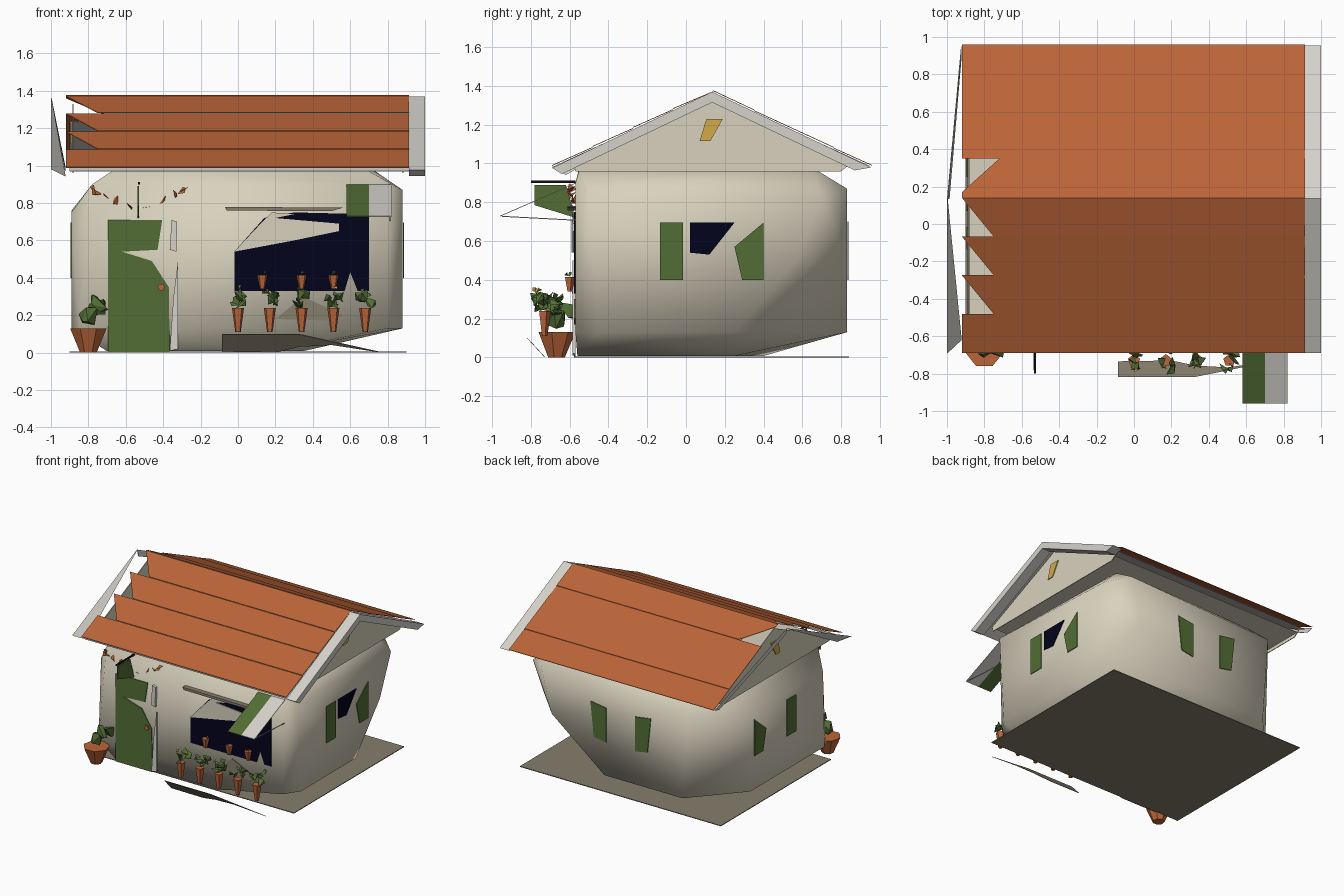
import bpy, bmesh, math, random
from mathutils import Vector

random.seed(4)
if "Cube" in bpy.data.objects:
    bpy.data.objects.remove(bpy.data.objects["Cube"])


def material(name, rgb):
    m = bpy.data.materials.new(name)
    m.use_nodes = True
    m.diffuse_color = (*rgb, 1)
    node = m.node_tree.nodes["Principled BSDF"]
    node.inputs["Base Color"].default_value = (*rgb, 1)
    node.inputs["Roughness"].default_value = 0.9
    return m


PLASTER = material("cream plaster", (.69, .64, .51))
TILE = material("terracotta", (.5, .13, .04))
GREEN = material("leaf green", (.085, .155, .035))
NAVY = material("navy glass", (.001, .001, .012))
TRIM = material("pale trim", (.67, .65, .6))
STONE = material("taupe stone", (.24, .21, .15))
AMBER = material("amber glass", (.65, .4, .07))
IRON = material("black iron", (.005, .005, .005))


def finish(name, bm, mat, smooth=False):
    bmesh.ops.recalc_face_normals(bm, faces=bm.faces)
    me = bpy.data.meshes.new(name)
    bm.to_mesh(me)
    bm.free()
    ob = bpy.data.objects.new(name, me)
    bpy.context.collection.objects.link(ob)
    me.materials.append(mat)
    if smooth:
        bpy.ops.object.select_all(action='DESELECT')
        ob.select_set(True)
        bpy.context.view_layer.objects.active = ob
        bpy.ops.object.shade_smooth_by_angle(angle=math.radians(80))
    return ob


def slab(name, pts, push, mat):
    """Extrude a flat 3D outline along a vector."""
    bm = bmesh.new()
    face = bm.faces.new([bm.verts.new(p) for p in pts])
    geo = bmesh.ops.extrude_face_region(bm, geom=[face])["geom"]
    moved = [v for v in geo if isinstance(v, bmesh.types.BMVert)]
    bmesh.ops.translate(bm, verts=moved, vec=push)
    return finish(name, bm, mat)


def front_plate(name, pts, y, mat, depth=.006):
    return slab(name, [(x, y, z) for x, z in pts], Vector((0, -depth, 0)), mat)


def side_plate(name, pts, x, mat, depth=.006):
    out = math.copysign(depth, x)
    return slab(name, [(x, y, z) for y, z in pts], Vector((out, 0, 0)), mat)


def sheet(name, pts, mat):
    return slab(name, pts, Vector((0, 0, -.004)), mat)


def hull(name, pts, mat, smooth=False):
    bm = bmesh.new()
    for p in pts:
        bm.verts.new(p)
    bmesh.ops.convex_hull(bm, input=bm.verts)
    bmesh.ops.delete(bm, geom=[v for v in bm.verts if not v.link_faces], context='VERTS')
    return finish(name, bm, mat, smooth)


# Softly bulging plaster walls
base = [(-.7, -.56, .008), (.2, -.56, .008), (.35, .25, .008), (-.4, .4, .008)]
low = [(-.89, -.5), (-.85, -.57), (.8, -.57), (.88, -.45),
       (.88, .25), (.15, .83), (-.55, .83), (-.89, .45)]
middle = [(.88, .56, .5), (.62, .83, .5)]
high = [(-.89, -.48, .75), (-.78, -.57, .9), (.8, -.57, .9), (.88, -.5, .87),
        (.88, .7, .82), (.72, .83, .87), (-.6, .83, .82), (-.89, .45, .76)]
top = [(-.66, -.55, .98), (.7, -.55, .97), (.72, .65, .98), (-.55, .65, .98)]
hull("walls", base + [(x, y, .13) for x, y in low] + middle + high + top, PLASTER, True)
slab("ground_slab", [(-.9, -.57, 0), (.9, -.57, 0), (.9, .84, 0), (-.9, .84, 0)],
     Vector((0, 0, .006)), STONE)
sheet("ceiling", [(-.88, -.57, .99), (.88, -.57, .99), (.88, .83, .99), (-.88, .83, .99)], PLASTER)

# Roof
RIDGE_Y, RIDGE_Z, SLOPE = .135, 1.38, .47


def roof(x, y, drop=0):
    return (x, y, RIDGE_Z - SLOPE * abs(y - RIDGE_Y) - drop)


# Overlapping front courses, each with its top edge tucked down
edges = [.14, -.067, -.274, -.481, -.69]
for i in range(4):
    cut = -.92 if i == 3 else -.75
    a, b = edges[i], edges[i + 1]
    sheet(f"front_roof_course_{i + 1}",
          [roof(-.92, a, .005), roof(.915, a, .005), roof(.915, b), roof(cut, b)], TILE)
sheet("back_roof_course_1", [roof(-.92, .14), roof(-.92, .17), roof(-.72, .35),
                             roof(.915, .35), roof(.915, .14)], TILE)
for i, (a, b) in enumerate([(.35, .76), (.76, .96)]):
    sheet(f"back_roof_course_{i + 2}",
          [roof(-.92, a, .004), roof(.915, a, .004), roof(.915, b), roof(-.92, b)], TILE)

# Pale boarding under the tiles
for label, turn, eave in (("front", -.5, -.67), ("back", .38, .9)):
    sheet(label + "_roof_lining", [
        roof(-.72, RIDGE_Y, .03), roof(.915, RIDGE_Y, .03), roof(.915, eave, .03),
        roof(-.9, eave, .03), roof(-.9, turn, .03), roof(-.72, turn, .03)], TRIM)

# Gables with bargeboards and attic windows
for side, x in (("left", .88), ("right", -.88)):
    side_plate(side + "_gable", [(-.57, .96), (-.58, 1.0), (RIDGE_Y, 1.33),
                                 (.85, 1.0), (.8, .96)], x, PLASTER)
    side_plate(side + "_attic_window", [(.07, 1.115), (.125, 1.115), (.19, 1.23), (.105, 1.23)],
               x * 1.01, AMBER)
for label, eave, tuck in (("front", -.69, -.64), ("back", .955, .87)):
    outline = [roof(.915, RIDGE_Y, .01), roof(.915, eave, .015),
               roof(.915, tuck, .07), roof(.915, RIDGE_Y, .065)]
    slab(f"left_{label}_bargeboard", outline, Vector((.085, 0, 0)), TRIM)
slab("right_front_bargeboard", [roof(-1, RIDGE_Y, .02), roof(-1, -.69, .01),
                                roof(-.925, -.62, .08)], Vector((.004, 0, -.004)), TRIM)
slab("right_back_bargeboard", [roof(-1, RIDGE_Y, .02), roof(-.925, .95, .01),
                               roof(-.925, .9, .05), roof(-.99, RIDGE_Y, .07)],
     Vector((.004, 0, 0)), TRIM)

# Side windows and shutters
for side, x in (("left", .882), ("right", -.89)):
    side_plate(side + "_shutter_a", [(-.135, .4), (-.015, .4), (-.015, .695), (-.135, .695)], x, GREEN)
    side_plate(side + "_shutter_b", [(.29, .4), (.4, .4), (.4, .695), (.25, .57)], x, GREEN)
side_plate("left_window", [(.02, .54), (.12, .53), (.25, .695), (.02, .695)], .882, NAVY)
for s in (-1, 1):
    front_plate("back_shutter", [(s * x, z) for x, z in
                ((.13, .4), (.24, .42), (.27, .7), (.13, .68))], .838, GREEN)

# Front door, trim and window
front_plate("door", [(-.695, 0), (-.695, .71), (-.405, .71), (-.43, .55), (-.62, .54),
                     (-.46, .49), (-.37, .35), (-.365, 0)], -.571, GREEN)
front_plate("door_handle", [(-.41 + .02 * math.cos(a), .35 + .02 * math.sin(a))
                            for a in range(6)], -.578, TILE, .01)
front_plate("door_trim_upper", [(-.365, .55), (-.355, .71), (-.325, .7), (-.33, .54)],
            -.571, TRIM, .02)
front_plate("door_trim_lower", [(-.365, .01), (-.32, .02), (-.32, .5), (-.345, .3)],
            -.571, TRIM, .015)
front_plate("front_window", [(-.02, .33), (-.02, .54), (.14, .72), (.3, .75), (.7, .74), (.7, .33),
                             (.64, .33), (.6, .43), (.57, .33)], -.571, NAVY)
front_plate("window_shard", [(-.02, .54), (.14, .71), (.18, .75), (.3, .74), (.2, .72),
                             (.54, .69), (.54, .65), (.3, .6)], -.578, PLASTER)
front_plate("window_lintel", [(-.07, .78), (.56, .775), (.5, .757), (-.06, .76)], -.571, STONE, .04)

# Awning and hanging sign
for label, a, b, mat in (("green", .58, .7, GREEN), ("pale", .7, .82, TRIM)):
    sheet(f"awning_{label}_stripe", [(a, -.57, .9), (b, -.57, .9),
                                     (b, -.96, .73), (a, -.96, .73)], mat)
slab("awning_stay", [(.81, -.95, .73), (.81, -.57, .71), (.81, -.57, .705), (.81, -.95, .725)],
     Vector((.005, 0, 0)), TRIM)
slab("sign_bracket", [(-.535, -.8, .9), (-.535, -.57, .9), (-.535, -.57, .912), (-.535, -.8, .912)],
     Vector((.01, 0, 0)), IRON)
side_plate("hanging_sign", [(-.78, .89), (-.62, .89), (-.57, .72), (-.78, .785)], -.53, GREEN)

# Broken tiles arched over the door
for i in range(10):
    a = math.pi * i / 9
    c = Vector((-.53 + .24 * math.cos(a), -.59, .77 + .1 * abs(math.cos(a))))
    pts = [c + Vector([random.uniform(-.028, .028) for _ in range(3)]) for _ in range(4)]
    hull("door_arch_tile", pts, TILE)


# Potted plants
def pot(name, x, y, z, r, h, sides=7):
    bm = bmesh.new()
    bmesh.ops.create_cone(bm, cap_ends=True, segments=sides, radius1=r * .45, radius2=r, depth=h)
    bmesh.ops.translate(bm, verts=bm.verts, vec=(x, y, z + h / 2))
    finish(name, bm, TILE)


def leaves(name, x, y, z, size, count, mat=GREEN, points=6):
    for _ in range(count):
        c = Vector((x, y, z)) + Vector([random.uniform(-size, size) for _ in range(3)])
        hull(name, [c + Vector([random.uniform(-size, size) for _ in range(3)])
                    for _ in range(points)], mat)


pot("large_pot", -.8, -.67, 0, .1, .13)
leaves("large_pot_leaves", -.775, -.66, .25, .055, 3, points=10)
for i in range(5):
    x = .17 * i
    pot("shelf_pot", x, -.73, .11, .034, .13, 5)
    for y in (-.75, -.68):
        leaves("shelf_pot_leaves", x, y, .28, .033, 3)
    leaves("shelf_pot_flower", x, -.77, .34, .014, 1, AMBER)
for x in (.13, .34, .51):
    pot("sill_pot", x, -.6, .34, .03, .075, 5)
    leaves("sill_pot_leaves", x, -.61, .44, .014, 1)

# Tilted plant shelf and loose stone piece
shelf = [(-.085, .01), (-.085, .1), (.33, .1), (.4, .085), (.76, .005), (.5, .045),
         (.33, .035), (.2, .005)]
sheet("plant_shelf", [(x, -.725 - .92 * z, z) for x, z in shelf], STONE)
front_plate("wall_stone_patch", [(.2, .18), (.35, .3), (.56, .2), (.52, .17)], -.571, STONE)
